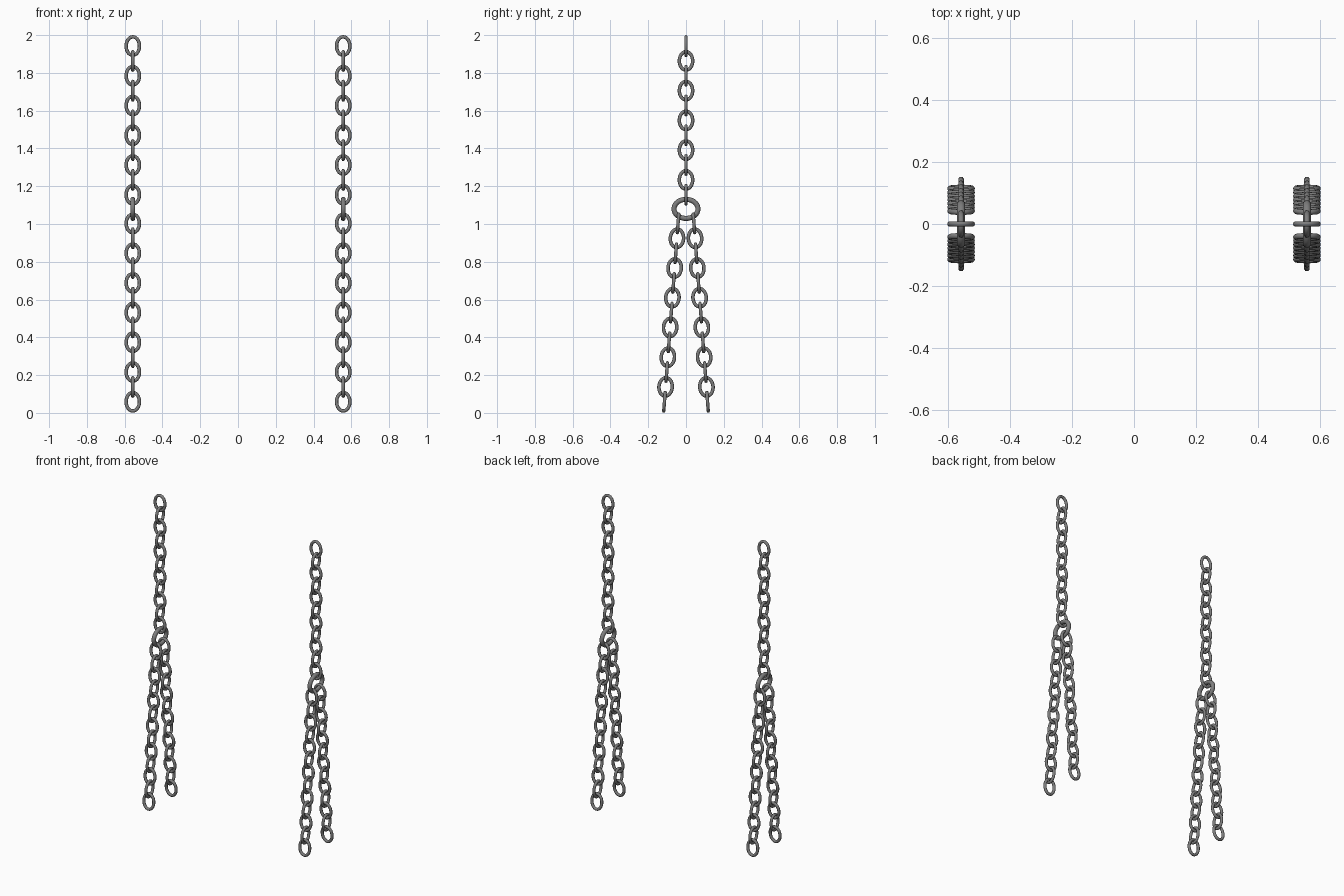
import bpy, bmesh, math
from mathutils import Matrix, Vector

cube = bpy.data.objects.get("Cube")
if cube:
    bpy.data.objects.remove(cube, do_unlink=True)

steel = bpy.data.materials.new("grey_steel")
steel.use_nodes = True
colour = (0.21, 0.21, 0.21, 1)
steel.diffuse_color = colour
steel.node_tree.nodes["Principled BSDF"].inputs["Base Color"].default_value = colour

CHAIN_X = 0.557
TOP_Z, JOIN_Z, LOW_Z, END_Z = 1.942, 1.155, 1.003, 0.059
LOW_Y, END_Y = 0.042, 0.114


def oval_mesh(name, half_w, half_h, wire, segs=28, sides=10):
    """Oval ring of round wire in the XZ plane; half sizes are outer sizes."""
    bm = bmesh.new()
    a, b = half_w - wire, half_h - wire
    loops = []
    for i in range(segs):
        t = math.tau * i / segs
        centre = Vector((a * math.cos(t), 0, b * math.sin(t)))
        out = Vector((b * math.cos(t), 0, a * math.sin(t))).normalized()
        loops.append([])
        for j in range(sides):
            p = math.tau * j / sides
            offset = out * math.cos(p) + Vector((0, math.sin(p), 0))
            loops[-1].append(bm.verts.new(centre + offset * wire))
    for i in range(segs):
        one, two = loops[i], loops[(i + 1) % segs]
        for j in range(sides):
            k = (j + 1) % sides
            bm.faces.new((one[j], one[k], two[k], two[j])).smooth = True
    bmesh.ops.recalc_face_normals(bm, faces=bm.faces)
    mesh = bpy.data.meshes.new(name)
    bm.to_mesh(mesh)
    bm.free()
    mesh.materials.append(steel)
    return mesh


def place(name, mesh, matrix):
    obj = bpy.data.objects.new(name, mesh)
    bpy.context.collection.objects.link(obj)
    obj.matrix_world = matrix


def chain(name, start, end, count):
    """Row of links, each turned a quarter from the one before."""
    start, end = Vector(start), Vector(end)
    run = start - end
    tilt = Matrix.Rotation(math.atan2(-run.y, run.z), 4, 'X')
    for i in range(count):
        spot = Matrix.Translation(start.lerp(end, i / (count - 1)))
        twist = Matrix.Rotation(math.pi / 2 * (i % 2), 4, 'Z')
        place(f"{name}_link_{i + 1}", link, spot @ tilt @ twist)


link = oval_mesh("chain_link", 0.0445, 0.058, 0.0092)
ring = oval_mesh("joining_ring", 0.077, 0.064, 0.0135)

# Two matching hangers, each one chain splitting in two at a ring
for side, x in (("left", CHAIN_X), ("right", -CHAIN_X)):
    chain(side + "_upper_chain", (x, 0, TOP_Z), (x, 0, JOIN_Z), 11)
    place(side + "_joining_ring", ring,
          Matrix.Translation((x, 0, 1.08)) @ Matrix.Rotation(math.pi / 2, 4, 'Z'))
    for part, s in (("front", -1), ("back", 1)):
        chain(f"{side}_{part}_lower_chain", (x, s * LOW_Y, LOW_Z), (x, s * END_Y, END_Z), 13)
